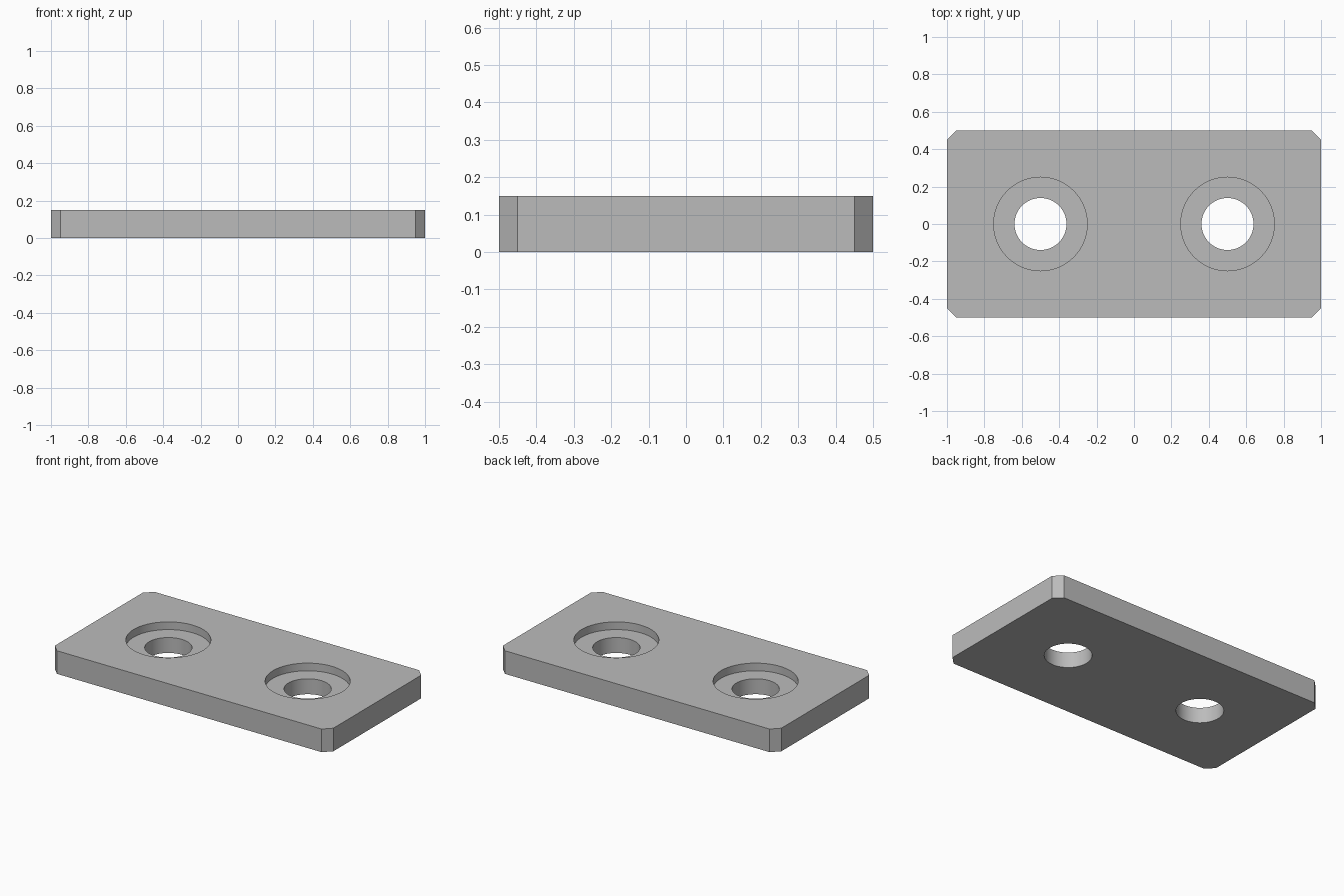
import bpy
import bmesh
import math

default_cube = bpy.data.objects.get("Cube")
if default_cube:
    bpy.data.objects.remove(default_cube, do_unlink=True)

HALF_X, HALF_Y, THICK, CHAMFER = 1.0, 0.5, 0.15, 0.05
HOLE_X, HOLE_R = 0.5, 0.139
BORE_R, BORE_FLOOR = 0.25, 0.10

grey = bpy.data.materials.new("plate grey")
grey.use_nodes = True
colour = (0.5, 0.5, 0.5, 1)
grey.diffuse_color = colour
grey.node_tree.nodes["Principled BSDF"].inputs["Base Color"].default_value = colour


def add_object(name, bm):
    mesh = bpy.data.meshes.new(name)
    bm.to_mesh(mesh)
    bm.free()
    mesh.materials.append(grey)
    obj = bpy.data.objects.new(name, mesh)
    bpy.context.collection.objects.link(obj)
    return obj


def cylinder_cutter(name, x, radius, bottom, top):
    bm = bmesh.new()
    bmesh.ops.create_cone(bm, cap_ends=True, segments=96, radius1=radius,
                          radius2=radius, depth=top - bottom)
    bmesh.ops.translate(bm, verts=bm.verts, vec=(x, 0, (top + bottom) / 2))
    cutter = add_object(name, bm)
    cutter.hide_render = True
    return cutter


# Plate: a flat block with chamfered vertical corners
bm = bmesh.new()
bmesh.ops.create_cube(bm, size=1)
bmesh.ops.scale(bm, verts=bm.verts, vec=(2 * HALF_X, 2 * HALF_Y, THICK))
bmesh.ops.translate(bm, verts=bm.verts, vec=(0, 0, THICK / 2))
corners = [e for e in bm.edges if abs(e.verts[0].co.z - e.verts[1].co.z) > THICK / 2]
bmesh.ops.bevel(bm, geom=corners, offset=CHAMFER, segments=1, affect='EDGES')
plate = add_object("mounting_plate", bm)
bpy.context.view_layer.objects.active = plate
plate.select_set(True)

# Counterbored screw holes, one on each side
for side, x in (("left", HOLE_X), ("right", -HOLE_X)):
    for part, radius, bottom in (("counterbore", BORE_R, BORE_FLOOR),
                                 ("through_hole", HOLE_R, -0.1)):
        cutter = cylinder_cutter(f"{side}_{part}_cutter", x, radius, bottom, THICK + 0.1)
        cut = plate.modifiers.new(f"{side} {part}", 'BOOLEAN')
        cut.operation = 'DIFFERENCE'
        cut.solver = 'EXACT'
        cut.object = cutter
        bpy.ops.object.modifier_apply(modifier=cut.name)
        bpy.data.objects.remove(cutter, do_unlink=True)

# Smooth hole walls, crisp rims
bpy.ops.object.select_all(action='DESELECT')
plate.select_set(True)
bpy.ops.object.shade_smooth_by_angle(angle=math.radians(30))
